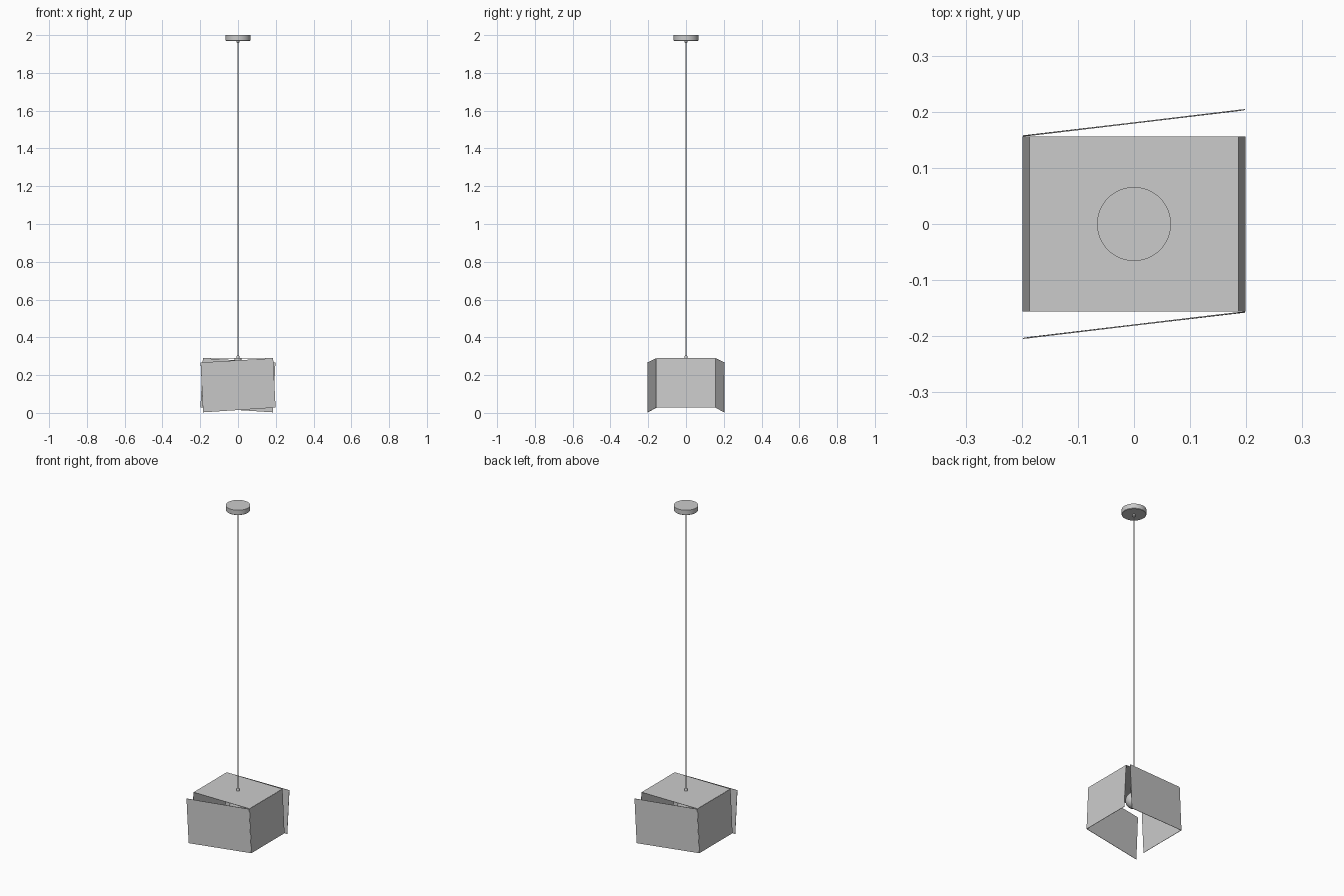
import bpy, bmesh, math

if "Cube" in bpy.data.objects:
    bpy.data.objects.remove(bpy.data.objects["Cube"])

T = 0.002  # sheet thickness


def sheet(name, corners):
    """Thin flat panel from four corners."""
    me = bpy.data.meshes.new(name)
    me.from_pydata(corners, [], [(0, 1, 2, 3)])
    ob = bpy.data.objects.new(name, me)
    bpy.context.collection.objects.link(ob)
    mod = ob.modifiers.new("thickness", 'SOLIDIFY')
    mod.thickness = T
    mod.offset = 0
    return ob


def lathe(name, profile, n=32):
    """Solid of revolution about z from (radius, z) points."""
    bm = bmesh.new()
    rings = [[bm.verts.new((r * math.cos(2 * math.pi * i / n),
                            r * math.sin(2 * math.pi * i / n), z))
              for i in range(n)] for r, z in profile]
    for a, b in zip(rings, rings[1:]):
        for i in range(n):
            j = (i + 1) % n
            bm.faces.new((a[i], a[j], b[j], b[i]))
    bm.faces.new(rings[0])
    bm.faces.new(rings[-1])
    bmesh.ops.recalc_face_normals(bm, faces=bm.faces)
    me = bpy.data.meshes.new(name)
    bm.to_mesh(me)
    bm.free()
    ob = bpy.data.objects.new(name, me)
    bpy.context.collection.objects.link(ob)
    bpy.ops.object.select_all(action='DESELECT')
    ob.select_set(True)
    bpy.context.view_layer.objects.active = ob
    bpy.ops.object.shade_smooth_by_angle(angle=math.radians(35))
    return ob


# Shade: flat top, two sloping sides, two skewed panels hinged on opposite edges
W, B, D = 0.185, 0.198, 0.156
TOP, LOW = 0.289, 0.028
sheet("shade_top", [(-W, -D, TOP), (W, -D, TOP), (W, D, TOP), (-W, D, TOP)])
for s, side, face in ((1, "right", "front"), (-1, "left", "back")):
    sheet(f"shade_{side}", [(s * x, s * y, z) for x, y, z in (
        (W, -D, TOP), (B, -D, LOW), (B, D, LOW), (W, D, TOP))])
    sheet(f"shade_{face}", [(s * x, s * y, z) for x, y, z in (
        (W, -0.158, TOP), (B, -0.157, LOW), (-W, -0.202, 0.003), (-B, -0.204, 0.267))])

# Ceiling canopy, cord and grips
lathe("ceiling_canopy", [(0.064, 1.97), (0.066, 1.972), (0.066, 2.0)], 48)
lathe("canopy_cord_grip", [(0.004, 1.957), (0.007, 1.961), (0.007, 1.971)], 24)
lathe("cord", [(0.0035, 0.285), (0.0035, 1.975)], 16)
lathe("shade_cord_grip", [(0.008, 0.289), (0.008, 0.299), (0.004, 0.306)], 24)

# Lamp holder and globe bulb
lathe("lamp_holder", [(0.018, 0.245), (0.018, 0.289)], 24)
R, C = 0.046, 0.207
arc = [math.radians(a) for a in range(-88, 69, 12)]
lathe("globe_bulb", [(R * math.cos(a), C + R * math.sin(a)) for a in arc]
      + [(0.014, 0.252)])
